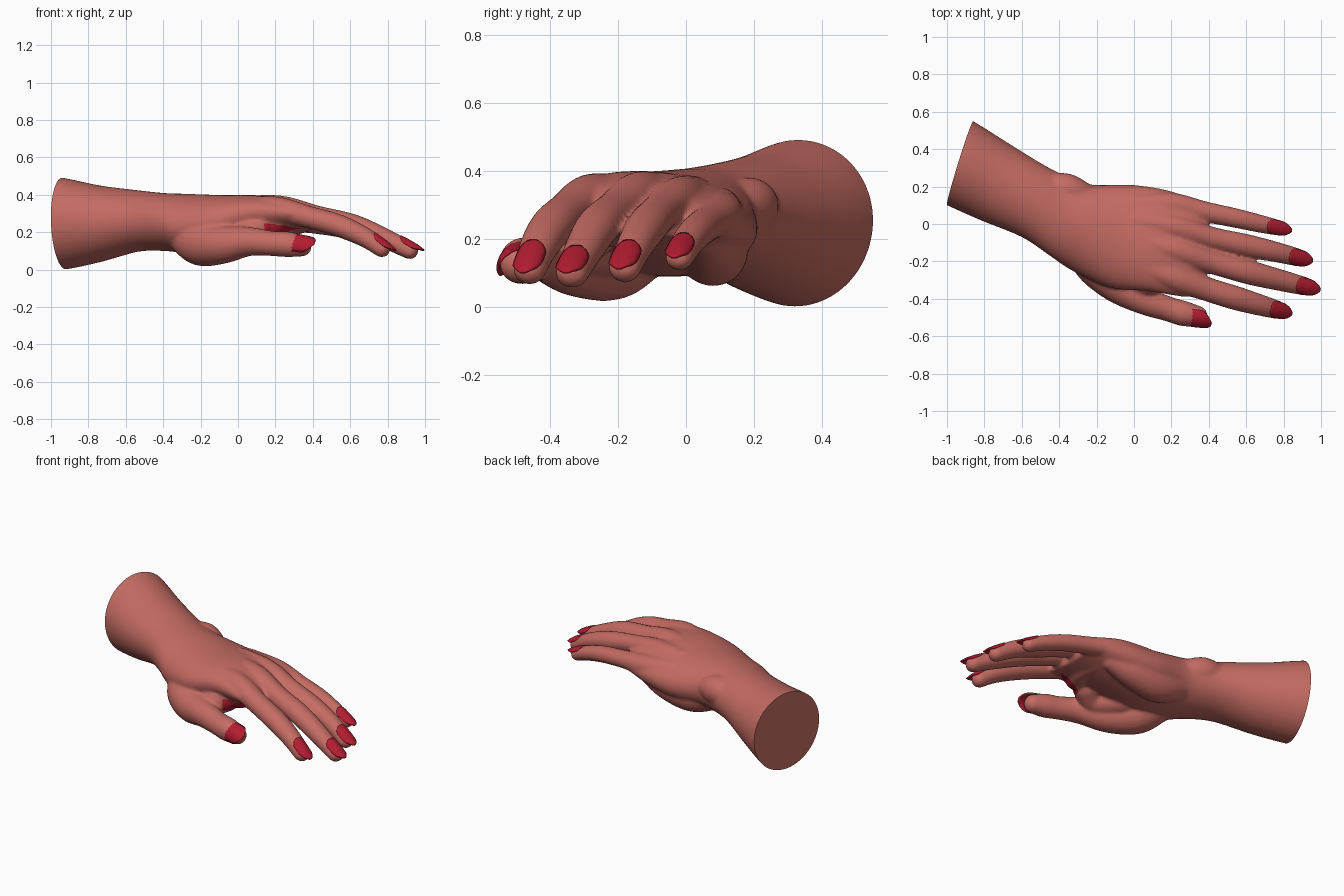
import bpy, bmesh, math
from mathutils import Vector

cube = bpy.data.objects.get("Cube")
if cube:
    bpy.data.objects.remove(cube, do_unlink=True)


def material(name, color, roughness):
    mat = bpy.data.materials.new(name)
    mat.use_nodes = True
    mat.diffuse_color = color
    shader = mat.node_tree.nodes["Principled BSDF"]
    shader.inputs["Base Color"].default_value = color
    shader.inputs["Roughness"].default_value = roughness
    return mat


skin = material("skin", (0.56, 0.15, 0.125, 1), 0.6)
polish = material("red nail polish", (0.45, 0.012, 0.03, 1), 0.3)
UP = Vector((0, 0, 1))


def spline(rows, steps=5):
    """Smooth interpolation through rows of equal length."""
    rows = [Vector(r) for r in rows]
    out = []
    for i in range(len(rows) - 1):
        a, b, c, d = rows[max(i - 1, 0)], rows[i], rows[i + 1], rows[min(i + 2, len(rows) - 1)]
        for k in range(steps):
            t = k / steps
            out.append(b + (c - a) * (t / 2) + (a * 2 - b * 5 + c * 4 - d) * (t * t / 2)
                       + (b * 3 - a - c * 3 + d) * (t ** 3 / 2))
    return out + [rows[-1]]


def skin_rings(bm, rings):
    """Bridge a run of point rings and close both ends."""
    loops = [[bm.verts.new(p) for p in ring] for ring in rings]
    n = len(loops[0])
    for a, b in zip(loops, loops[1:]):
        for i in range(n):
            j = (i + 1) % n
            bm.faces.new((a[i], a[j], b[j], b[i]))
    bm.faces.new(loops[0][::-1])
    bm.faces.new(loops[-1])


def tube(bm, rows, width=1.03, sides=20):
    """Limb through (x, y, z, radius) rows with domed ends."""
    pts = spline(rows)
    centres = [(p.xyz, p[3]) for p in pts]
    start = (pts[0].xyz - pts[1].xyz).normalized()
    end = (pts[-1].xyz - pts[-2].xyz).normalized()
    dome = [math.radians(a) for a in (25, 45, 65, 82)]
    (c0, r0), (c1, r1) = centres[0], centres[-1]
    head = [(c0 + start * r0 * math.sin(a), r0 * math.cos(a)) for a in reversed(dome)]
    tail = [(c1 + end * r1 * math.sin(a), r1 * math.cos(a)) for a in dome]
    path = head + centres + tail
    rings = []
    for i, (c, r) in enumerate(path):
        f = (path[min(i + 1, len(path) - 1)][0] - path[max(i - 1, 0)][0]).normalized()
        s = f.cross(UP).normalized()
        n = s.cross(f)
        rings.append([c + (s * math.cos(a) * width + n * math.sin(a) * 1.04) * r
                      for a in (math.tau * k / sides for k in range(sides))])
    skin_rings(bm, rings)


def arm_and_palm(bm, rows, sides=40):
    """Sections: far edge xy, thumb edge xy, edge heights, rise, drop."""
    rings = []
    for ax, ay, bx, by, za, zb, rise, drop in spline(rows):
        a, b = Vector((ax, ay, za)), Vector((bx, by, zb))
        ring = []
        for k in range(sides):
            t = math.tau * k / sides
            h = math.sin(t)
            ring.append((a + b) / 2 + (a - b) / 2 * math.cos(t) + UP * h * (rise if h > 0 else drop))
        rings.append(ring)
    skin_rings(bm, rings)


palm = [
    (-.97, .60, -1.11, .15, .25, .25, .25, .25),
    (-.86, .55, -1.0, .10, .25, .25, .24, .25),
    (-.66, .425, -.82, .02, .25, .25, .2, .21),
    (-.48, .315, -.6, -.07, .26, .26, .165, .165),
    (-.35, .25, -.45, -.17, .26, .26, .15, .16),
    (-.22, .21, -.33, -.25, .25, .23, .165, .15),
    (-.02, .21, -.13, -.34, .23, .26, .153, .15),
    (.16, .185, .08, -.36, .24, .31, .117, .135),
    (.32, .135, .28, -.39, .24, .30, .083, .08),
    (.4, .10, .38, -.36, .235, .27, .035, .04),
]
digits = {
    "little": [(0, .10, .30, .05), (.2, .10, .27, .06), (.38, .065, .247, .05),
               (.55, .03, .22, .047), (.68, 0, .183, .043), (.77, -.02, .145, .038)],
    "ring": [(0, .02, .335, .05), (.22, -.02, .32, .06), (.42, -.075, .28, .053),
             (.6, -.115, .235, .055), (.76, -.15, .18, .049), (.88, -.18, .115, .043)],
    "middle": [(0, -.08, .34, .05), (.22, -.14, .333, .062), (.42, -.205, .285, .056),
               (.62, -.26, .235, .058), (.8, -.305, .16, .051), (.92, -.335, .1, .044)],
    "index": [(0, -.2, .335, .05), (.2, -.28, .323, .066), (.38, -.345, .28, .058),
              (.54, -.395, .235, .058), (.68, -.435, .172, .051), (.77, -.46, .11, .044)],
    "thumb": [(-.29, -.12, .18, .09), (-.2, -.215, .14, .115), (-.08, -.325, .135, .1),
              (.06, -.41, .15, .075), (.18, -.453, .14, .065), (.27, -.48, .135, .066),
              (.34, -.492, .125, .054)],
}

# Overlapping arm, palm, palm pads, wrist bone and digits
bm = bmesh.new()
arm_and_palm(bm, palm)
for name, rows in digits.items():
    tube(bm, rows, 1.03 if name == "thumb" else 1.12)
heel_pad = [(-.25, .09, .2, .085), (-.1, .08, .165, .1), (.08, .075, .185, .09), (.22, .06, .21, .06)]
finger_pad = [(.2, -.27, .25, .07), (.25, -.15, .24, .065), (.25, 0, .225, .055)]
thumb_web = [(-.08, -.2, .18, .09), (.03, -.31, .18, .075), (.12, -.28, .225, .08)]
wrist_bone = [(-.46, .2, .29, .07), (-.36, .185, .295, .083), (-.27, .15, .28, .07)]
for pad in (heel_pad, finger_pad, thumb_web, wrist_bone):
    tube(bm, pad)
bmesh.ops.recalc_face_normals(bm, faces=bm.faces)
mesh = bpy.data.meshes.new("hand")
bm.to_mesh(mesh)
bm.free()
hand = bpy.data.objects.new("hand_and_forearm", mesh)
bpy.context.collection.objects.link(hand)

# Fuse into one skin and soften the joins
fuse = hand.modifiers.new("fuse", "REMESH")
fuse.mode = "VOXEL"
fuse.voxel_size = 0.009
soften = hand.modifiers.new("soften", "SMOOTH")
soften.factor = 0.5
soften.iterations = 10
graph = bpy.context.evaluated_depsgraph_get()
fused = bpy.data.meshes.new_from_object(hand.evaluated_get(graph))
hand.modifiers.clear()
hand.data = fused
fused.materials.clear()
fused.materials.append(skin)
fused.materials.append(polish)

# Flat cut at the forearm end
bm = bmesh.new()
bm.from_mesh(fused)
bmesh.ops.bisect_plane(bm, geom=bm.verts[:] + bm.edges[:] + bm.faces[:],
                       plane_co=(-.93, .325, .25), plane_no=(-.45, .14, -.02), clear_outer=True)
bmesh.ops.holes_fill(bm, edges=[e for e in bm.edges if e.is_boundary], sides=0)
bmesh.ops.recalc_face_normals(bm, faces=bm.faces)
bm.normal_update()

# Red patch under the index knuckle, on the side towards the thumb
for face in bm.faces:
    c, n = face.calc_center_median(), face.normal
    under = .17 < c.z < .25 - .15 * (c.x - .14)
    face.material_index = int(.14 < c.x < .38 and -.44 < c.y < -.25
                              and under and n.y < -.1 and n.z < .3)
bm.to_mesh(fused)
bm.free()


def nail(name, rows, facing, wrap, back, front):
    """Almond plate wrapped over the end of a digit."""
    p, q = Vector(rows[-1]), Vector(rows[-2])
    f = (p.xyz - q.xyz).normalized()
    s = f.cross(Vector(facing)).normalized()
    n = s.cross(f)
    radius = p[3] + .005
    bm = bmesh.new()
    grid = []
    for i in range(15):
        t = i / 14
        spread = 1.0
        if t < .3:
            spread = max(.3, math.sqrt(1 - ((.3 - t) / .3) ** 2))
        elif t > .5:
            spread = 1 - .85 * ((t - .5) / .5) ** 2
        along = p.xyz + f * (back + (front - back) * t) - n * .014 * t ** 3
        grid.append([bm.verts.new(along + (s * math.sin(a) + n * math.cos(a)) * radius)
                     for a in (wrap * spread * (k / 4 - 1) for k in range(9))])
    for a, b in zip(grid, grid[1:]):
        for k in range(8):
            bm.faces.new((a[k], a[k + 1], b[k + 1], b[k]))
    bmesh.ops.recalc_face_normals(bm, faces=bm.faces)
    me = bpy.data.meshes.new(name)
    bm.to_mesh(me)
    bm.free()
    me.materials.append(polish)
    ob = bpy.data.objects.new(name, me)
    bpy.context.collection.objects.link(ob)
    shell = ob.modifiers.new("thickness", "SOLIDIFY")
    shell.thickness = .009
    shell.offset = 0
    return ob


parts = [hand]
for name, rows in digits.items():
    if name == "thumb":
        parts.append(nail("thumb_nail", rows, (0, -.7, .7), 1.35, -.08, .075))
    else:
        parts.append(nail(name + "_nail", rows, UP, 1.02, -.08, .068))

# Smooth shading, keeping the cut edge crisp
bpy.ops.object.select_all(action="DESELECT")
for ob in parts:
    ob.select_set(True)
bpy.context.view_layer.objects.active = hand
bpy.ops.object.shade_smooth_by_angle(angle=math.radians(50))
